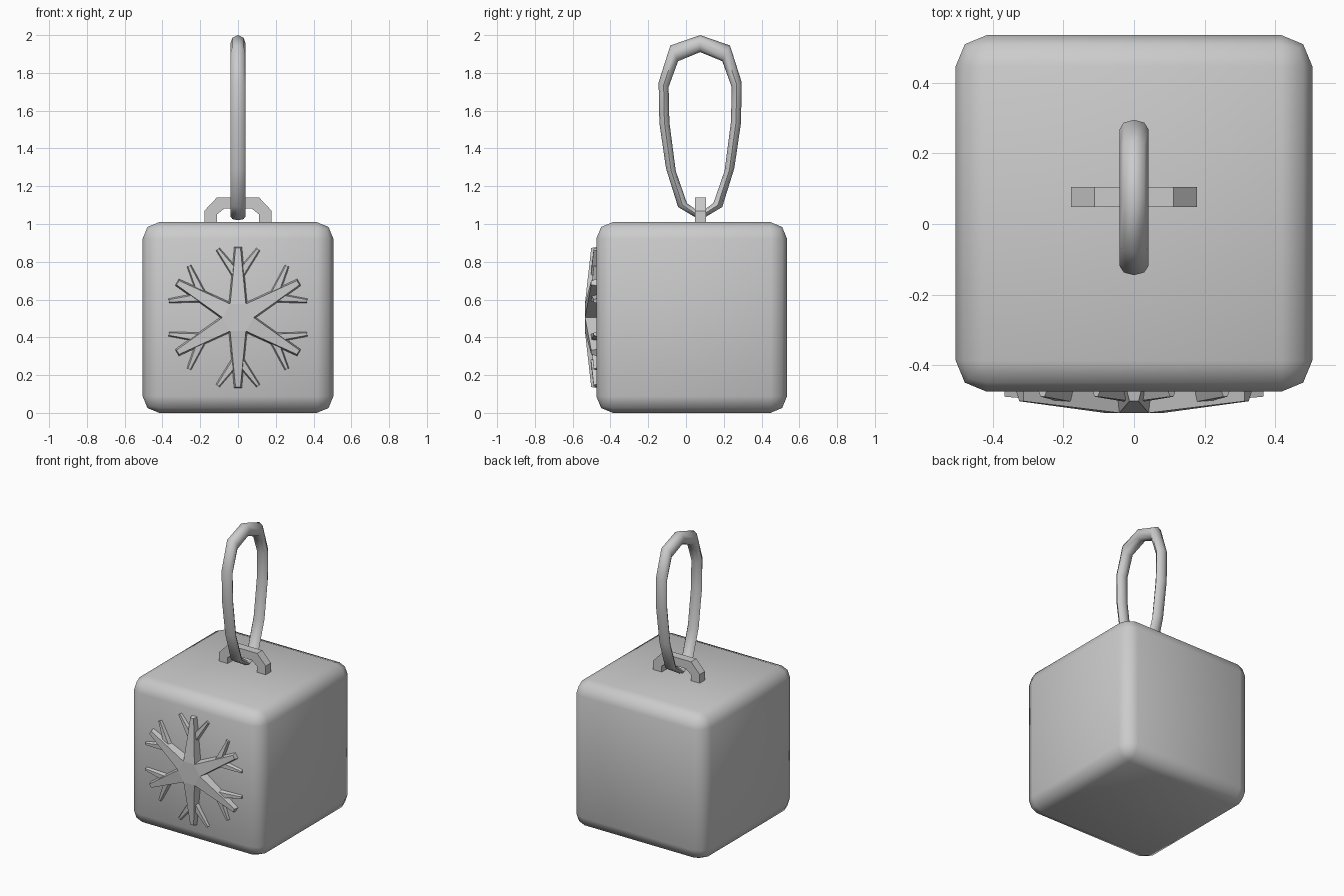
import bpy, bmesh, math
from math import sin, cos, pi, radians
from mathutils import Vector

if "Cube" in bpy.data.objects:
    bpy.data.objects.remove(bpy.data.objects["Cube"])


def make_object(name, bm, smooth=None):
    bmesh.ops.recalc_face_normals(bm, faces=bm.faces)
    mesh = bpy.data.meshes.new(name)
    bm.to_mesh(mesh)
    bm.free()
    ob = bpy.data.objects.new(name, mesh)
    bpy.context.collection.objects.link(ob)
    if smooth:
        bpy.ops.object.select_all(action='DESELECT')
        bpy.context.view_layer.objects.active = ob
        ob.select_set(True)
        bpy.ops.object.shade_smooth_by_angle(angle=radians(smooth))
    return ob


# Rounded cube body
bm = bmesh.new()
bmesh.ops.create_cube(bm, size=1.01)
bmesh.ops.translate(bm, verts=bm.verts, vec=(0, 0.03, 0.505))
bmesh.ops.bevel(bm, geom=bm.edges[:], offset=0.088, segments=2, profile=0.5,
                affect='EDGES')
make_object("cube_body", bm, 50)


# Raised snowflake on the front: six-armed star plus side twigs
def place(u, v, y, ang):
    # u across the arm, v outwards along it
    return Vector((v * cos(ang) + u * sin(ang), y,
                   0.505 + v * sin(ang) - u * cos(ang)))


BACK = -0.47
bm = bmesh.new()
front, back = [], []
for k in range(6):
    a = k * pi / 3 + pi / 6
    n = a - pi / 6
    for ring, rn, rt, w, yn, yt in ((front, 0.083, 0.368, 0.013, -0.535, -0.502),
                                    (back, 0.097, 0.374, 0.021, BACK, BACK)):
        ring.append(bm.verts.new(place(0, rn, yn, n)))
        ring.append(bm.verts.new(place(w, rt, yt, a)))
        ring.append(bm.verts.new(place(-w, rt, yt, a)))
bm.faces.new(front[::3])
bm.faces.new(back[::-1])
for k in range(6):
    i = 3 * k
    bm.faces.new((front[i], front[i + 1], front[i + 2], front[(i + 3) % 18]))
for i in range(18):
    j = (i + 1) % 18
    bm.faces.new((front[i], front[j], back[j], back[i]))
make_object("snowflake_star", bm)

bm = bmesh.new()
for k in range(6):
    a = k * pi / 3 + pi / 6
    for s in (-1, 1):
        root, tip = Vector((0.0, 0.215)), Vector((s * 0.107, 0.361))
        d = (tip - root).normalized()
        side = Vector((-d.y, d.x))
        rings = []
        for wr, wt, yr, yt in ((0.020, 0.006, -0.505, -0.489),
                               (0.028, 0.014, BACK, BACK)):
            pts = ((root + side * wr, yr), (root - side * wr, yr),
                   (tip - side * wt, yt), (tip + side * wt, yt))
            rings.append([bm.verts.new(place(p.x, p.y, y, a)) for p, y in pts])
        f, b = rings
        bm.faces.new(f)
        bm.faces.new(b[::-1])
        for i in range(4):
            j = (i + 1) % 4
            bm.faces.new((f[i], f[j], b[j], b[i]))
make_object("snowflake_twigs", bm)

# Hanging loop: outer and inner half profiles (y offset, z), mirrored
outer = [(0, 2.0), (0.158, 1.945), (0.22, 1.75), (0.216, 1.535),
         (0.181, 1.295), (0.117, 1.09), (0, 1.02)]
inner = [(0, 1.91), (0.117, 1.862), (0.167, 1.725), (0.163, 1.54),
         (0.129, 1.28), (0.07, 1.11), (0, 1.06)]
pairs = list(zip(outer, inner))
pairs += [((-o[0], o[1]), (-i[0], i[1])) for o, i in pairs[-2:0:-1]]
SIDES = 8
bm = bmesh.new()
rings = []
for o, i in pairs:
    o, i = Vector((0, o[0] + 0.075, o[1])), Vector((0, i[0] + 0.075, i[1]))
    mid, half = (o + i) / 2, (o - i) / 2
    rings.append([bm.verts.new(mid + half * cos(t) + Vector((0.041 * sin(t), 0, 0)))
                  for t in (2 * pi * s / SIDES for s in range(SIDES))])
for r in range(len(rings)):
    p, q = rings[r], rings[(r + 1) % len(rings)]
    for s in range(SIDES):
        t = (s + 1) % SIDES
        bm.faces.new((p[s], p[t], q[t], q[s]))
make_object("hanging_loop", bm, 50)

# Small angular bracket holding the loop
out = [(0.178, 1.0), (0.178, 1.07), (0.112, 1.14)]
inn = [(0.112, 1.0), (0.112, 1.05), (0.072, 1.082)]
out += [(-x, z) for x, z in out[::-1]]
inn += [(-x, z) for x, z in inn[::-1]]
bm = bmesh.new()
sections = [[bm.verts.new((x, y, z)) for (x, z), y in
             ((o, 0.048), (o, 0.105), (i, 0.105), (i, 0.048))]
            for o, i in zip(out, inn)]
for p, q in zip(sections, sections[1:]):
    for s in range(4):
        t = (s + 1) % 4
        bm.faces.new((p[s], p[t], q[t], q[s]))
bm.faces.new(sections[0])
bm.faces.new(sections[-1][::-1])
make_object("loop_bracket", bm)
